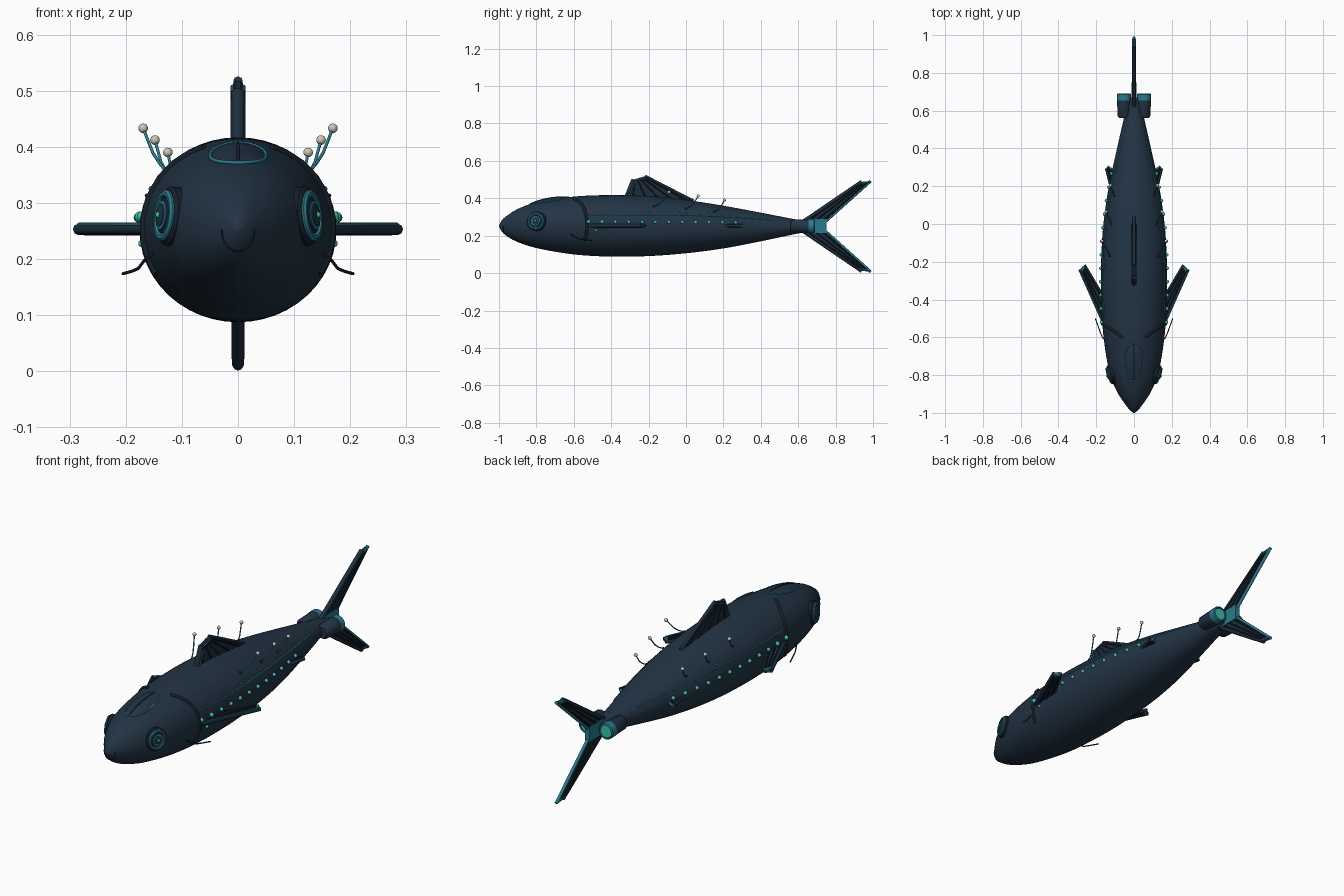
import bpy, bmesh, math
from mathutils import Vector

if "Cube" in bpy.data.objects:
    bpy.data.objects.remove(bpy.data.objects["Cube"])


def mat(name, r, g, b):
    m = bpy.data.materials.new(name)
    m.diffuse_color = (r, g, b, 1)
    m.use_nodes = True
    m.node_tree.nodes["Principled BSDF"].inputs["Base Color"].default_value = m.diffuse_color
    return m


NAVY = mat("navy hull", 0.016, 0.034, 0.058)
DARK = mat("dark trim", 0.008, 0.015, 0.024)
FIN = mat("fin blue", 0.012, 0.027, 0.045)
TEAL = mat("teal trim", 0.022, 0.20, 0.27)
GLOW = mat("green glow", 0.045, 0.55, 0.40)
CREAM = mat("cream", 0.62, 0.56, 0.45)

# hull stations: y, half width, top z, bottom z
ST = [(-1, .003, .255, .249), (-.985, .022, .283, .222), (-.95, .05, .312, .192), (-.9, .083, .343, .166),
      (-.8, .126, .379, .134), (-.6, .161, .409, .1), (-.4, .174, .417, .088), (-.2, .174, .411, .091),
      (0, .162, .391, .106), (.2, .133, .36, .132), (.4, .09, .323, .17), (.6, .045, .285, .212),
      (.67, .032, .276, .224)]


def section(y):
    """Smoothly interpolated half width, centre z and half height."""
    y = min(max(y, ST[0][0]), ST[-1][0])
    i = max(k for k in range(len(ST) - 1) if ST[k][0] <= y)
    a, b = ST[i], ST[i + 1]
    p, q = ST[max(i - 1, 0)], ST[min(i + 2, len(ST) - 1)]
    d = b[0] - a[0]
    t = (y - a[0]) / d
    out = []
    for c in (1, 2, 3):
        m0 = (b[c] - p[c]) / (b[0] - p[0]) * d
        m1 = (q[c] - a[c]) / (q[0] - a[0]) * d
        out.append((2*t**3 - 3*t*t + 1) * a[c] + (t**3 - 2*t*t + t) * m0 + (3*t*t - 2*t**3) * b[c] + (t**3 - t*t) * m1)
    w, top, bot = out
    return w, (top + bot) / 2, (top - bot) / 2


def side_pt(y, z, s=1, off=0.0):
    w, c, h = section(y)
    k = max(-1, min(1, (z - c) / h))
    return Vector((s * (w * math.sqrt(1 - k * k) + off), y, z))


def top_pt(x, y, off=0.0):
    w, c, h = section(y)
    return Vector((x, y, c + h * math.sqrt(max(0, 1 - (x / w) ** 2)) + off))


def mesh(name, verts, faces, m, smooth=None):
    me = bpy.data.meshes.new(name)
    me.from_pydata([tuple(v) for v in verts], [], faces)
    bm = bmesh.new()
    bm.from_mesh(me)
    bmesh.ops.recalc_face_normals(bm, faces=bm.faces)
    bm.to_mesh(me)
    bm.free()
    me.materials.append(m)
    o = bpy.data.objects.new(name, me)
    bpy.context.collection.objects.link(o)
    if smooth:
        shade(o)
    return o


def shade(o):
    bpy.ops.object.select_all(action='DESELECT')
    o.select_set(True)
    bpy.context.view_layer.objects.active = o
    bpy.ops.object.shade_smooth_by_angle(angle=math.radians(35))


def tube(name, pts, r, m, cyclic=False):
    cu = bpy.data.curves.new(name, 'CURVE')
    cu.dimensions = '3D'
    cu.bevel_depth = r
    cu.bevel_resolution = 2
    cu.use_fill_caps = True
    sp = cu.splines.new('POLY')
    sp.points.add(len(pts) - 1)
    for p, v in zip(sp.points, pts):
        p.co = (*v, 1)
    sp.use_cyclic_u = cyclic
    cu.materials.append(m)
    o = bpy.data.objects.new(name, cu)
    bpy.context.collection.objects.link(o)
    bpy.ops.object.select_all(action='DESELECT')
    o.select_set(True)
    bpy.context.view_layer.objects.active = o
    bpy.ops.object.convert(target='MESH')


def ball(name, loc, r, m):
    bpy.ops.mesh.primitive_uv_sphere_add(segments=16, ring_count=10, radius=r, location=loc)
    o = bpy.context.object
    o.name = name
    o.data.materials.append(m)
    shade(o)


def lathe(name, prof, origin, axis, m, n=32):
    """Revolve (distance along axis, radius) points about an axis."""
    q = Vector((0, 0, 1)).rotation_difference(Vector(axis))
    V = [Vector(origin) + q @ Vector((r * math.cos(6.283185 * k / n), r * math.sin(6.283185 * k / n), a))
         for a, r in prof for k in range(n)]
    F = [(j*n + k, j*n + (k+1) % n, (j+1)*n + (k+1) % n, (j+1)*n + k) for j in range(len(prof)-1) for k in range(n)]
    F += [tuple(range(n)), tuple(range(len(V) - n, len(V)))]
    return mesh(name, V, F, m, True)


def fin(name, quad, place, th, tip=0.06, ribs=4, edge=TEAL):
    """quad: root lead, tip lead, tip trail, root trail; place(u, v, t) gives 3D."""
    a, b, c, d = [Vector(p) for p in quad]

    def slab(nm, pts, t, m):
        V = [place(p.x, p.y, k * t) for k in (-1, 1) for p in pts]
        F = [(0, 1, 2, 3), (4, 5, 6, 7)] + [(i, (i+1) % 4, (i+1) % 4 + 4, i + 4) for i in range(4)]
        o = mesh(nm, V, F, m)
        bv = o.modifiers.new("bevel", 'BEVEL')
        bv.width = 0.004
        bv.segments = 1
    slab(name, (a, b, c, d), th * 0.75, FIN)
    if tip:
        slab(name + "_tip", (a.lerp(b, 1 - tip), b, c, d.lerp(c, 1 - tip)), th, TEAL)
    for k in (-1, 1):
        for i in range(ribs):
            f = (i + 0.5) / ribs
            r, e = a.lerp(d, f), b.lerp(c, f)
            e = r.lerp(e, 0.93)
            tube(name + "_rib", [place(r.x, r.y, k * th * .75), place(e.x, e.y, k * th * .75)], 0.0035, DARK)
    tube(name + "_leading_spar", [place(*a, 0), place(*b, 0)], th, FIN)
    tube(name + "_trailing_edge", [place(*d, 0), place(*c, 0)], th * 0.7, edge)


# hull
N = 48
ys = [-1, -.995, -.99, -.98, -.97] + [-.955 + 1.625 * i / 64 for i in range(65)]
V = []
for y in ys:
    w, c, h = section(y)
    V += [(w * math.cos(6.283185 * k / N), y, c + h * math.sin(6.283185 * k / N)) for k in range(N)]
F = [(j*N + k, j*N + (k+1) % N, (j+1)*N + (k+1) % N, (j+1)*N + k) for j in range(len(ys)-1) for k in range(N)]
F += [tuple(range(N)), tuple(range(len(V) - N, len(V)))]
mesh("hull", V, F, NAVY, True)

# nose ring, lower arc
w, c, h = section(-.978)
tube("nose_seam", [((w + .001) * math.cos(t), -.978, c + (h + .001) * math.sin(t))
                   for t in [math.pi * (1 + i / 16) for i in range(17)]], 0.0015, DARK)

# canopy on the head
ring = []
for s in (1, -1):
    for i in range(16):
        f = i / 16
        ring.append((s * .05 * math.sin(math.pi * f) ** .9, -.73 - s * .1 * math.cos(math.pi * f)))
V, F, n = [], [], len(ring)
for q, off in ((1, .001), (.75, .005), (.4, .008), (.05, .009)):
    V += [top_pt(x * q, -.73 + (y + .73) * q, off) for x, y in ring]
F = [(j*n + k, j*n + (k+1) % n, (j+1)*n + (k+1) % n, (j+1)*n + k) for j in range(3) for k in range(n)]
F.append(tuple(range(3 * n, 4 * n)))
mesh("canopy", V, F, NAVY, True)
tube("canopy_frame", [top_pt(x, y, .001) for x, y in ring], 0.0035, TEAL, True)
tube("canopy_ridge", [top_pt(0, -.825 + .19 * i / 10, .001 + .008 * math.sin(math.pi * i / 10)) for i in range(11)],
     0.003, DARK)

# dorsal and tail fins
upright = lambda u, v, t: Vector((t, u, v))
fin("dorsal_fin", ((-.32, .40), (-.28, .5), (-.22, .518), (.04, .385)), upright, .012, 0, 5, FIN)
for k in (-1, 1):
    tube("dorsal_trim", [(k * .01, -.305, .415), (k * .01, -.27, .495), (k * .01, -.225, .508)], .003, TEAL)
    fin("tail_fin", ((.62, .25 + k * .02), (.94, .25 + k * .238), (.988, .25 + k * .243), (.75, .25 + k * .03)),
        upright, .011, .07, 3, TEAL)
mesh("tail_block", [(x, y, z) for x in (-.012, .012) for y in (.64, .75) for z in (.215, .288)],
     [(0, 1, 3, 2), (4, 5, 7, 6), (0, 1, 5, 4), (2, 3, 7, 6), (0, 2, 6, 4), (1, 3, 7, 5)], TEAL)

for s in (1, -1):
    # side fins
    flat = lambda u, v, t, s=s: Vector((s * u, v, .253 + t))
    fin("pectoral_fin", ((.165, -.51), (.285, -.24), (.262, -.217), (.165, -.38)), flat, .01, .08, 3, FIN)
    tube("pectoral_trim", [flat(.175, -.5, .009), flat(.284, -.25, .009)], .003, TEAL)
    fin("rear_fin", ((.12, .19), (.146, .295), (.14, .305), (.105, .28)), flat, .008, .12, 2, TEAL)

    # eye
    ax = Vector((s * .94, -.33, .1)).normalized()
    o = side_pt(-.8, .277, s) - ax * .004
    lathe("eye_housing", [(-.02, .053), (.004, .053), (.01, .047), (.01, .04)], o, ax, DARK)
    lathe("eye_ring", [(.0, .046), (.013, .046), (.017, .042), (.017, .036), (.011, .033)], o, ax, TEAL)
    lathe("eye_lens", [(.005, .033), (.014, .032), (.019, .022), (.021, .008)], o, ax, DARK)
    lathe("eye_inner_ring", [(.012, .026), (.0185, .026), (.0195, .022)], o, ax, TEAL)
    lathe("eye_iris", [(.015, .021), (.021, .02), (.0235, .01)], o, ax, NAVY)
    ball("eye_light", o + ax * .022, .006, GLOW)

    # gill band, wrapped round the hull
    tube("gill_band", [side_pt(y, z, s) for y, z in
                       ((-.6, .398), (-.58, .388), (-.56, .37), (-.545, .345), (-.535, .31), (-.53, .27),
                        (-.53, .23), (-.535, .2), (-.545, .175))], .008, DARK)

    # whisker
    tube("whisker", [(s * x, y, z) for x, y, z in ((.15, -.615, .21), (.165, -.605, .2), (.178, -.575, .183),
                                                  (.19, -.54, .178), (.205, -.5, .174))], .0028, DARK)

    # lateral line and its lights
    tube("lateral_line", [side_pt(-.52 + .98 * i / 40, .313 - .028 * max(0, (i - 18) / 22) ** 1.5, s)
                          for i in range(41)], .0035, TEAL)
    for i in range(12):
        y = -.52 + .0715 * i
        p = side_pt(y, .275 - .004 * i / 11, s, .003)
        ball("flank_light", p, .0105 if i < 2 else .009, GLOW)
    ball("flank_light_low", side_pt(-.48, .228, s, .002), .007, GLOW)

    # antennae with cream tips
    for y, tipp in ((-.17, (.169, -.09, .433)), (0, (.148, .065, .412)), (.15, (.125, .205, .39))):
        w, c, h = section(y)
        b = Vector((s * w * .74, y, c + h * .67))
        t = Vector((s * tipp[0], tipp[1], tipp[2]))
        mid = b.lerp(t, .5) + Vector((s * .003, .008, -.006))
        tube("antenna", [b, b.lerp(mid, .5) + Vector((0, .003, -.002)), mid, t], .0028, TEAL)
        ball("antenna_tip", t, .0085, CREAM)
        ball("antenna_socket", b, .006, DARK)
        ball("flank_stud", side_pt(y - .03, .325, s), .005, TEAL)

    # thrusters
    p = (s * .053, .56, .252)
    lathe("thruster_pod", [(0, .026), (.012, .034), (.1, .037)], p, (0, 1, 0), NAVY)
    lathe("thruster_ring", [(.095, .038), (.125, .038), (.13, .034), (.13, .03), (.122, .028)], p, (0, 1, 0), TEAL)
    lathe("thruster_glow", [(.115, .029), (.126, .028)], p, (0, 1, 0), GLOW)
